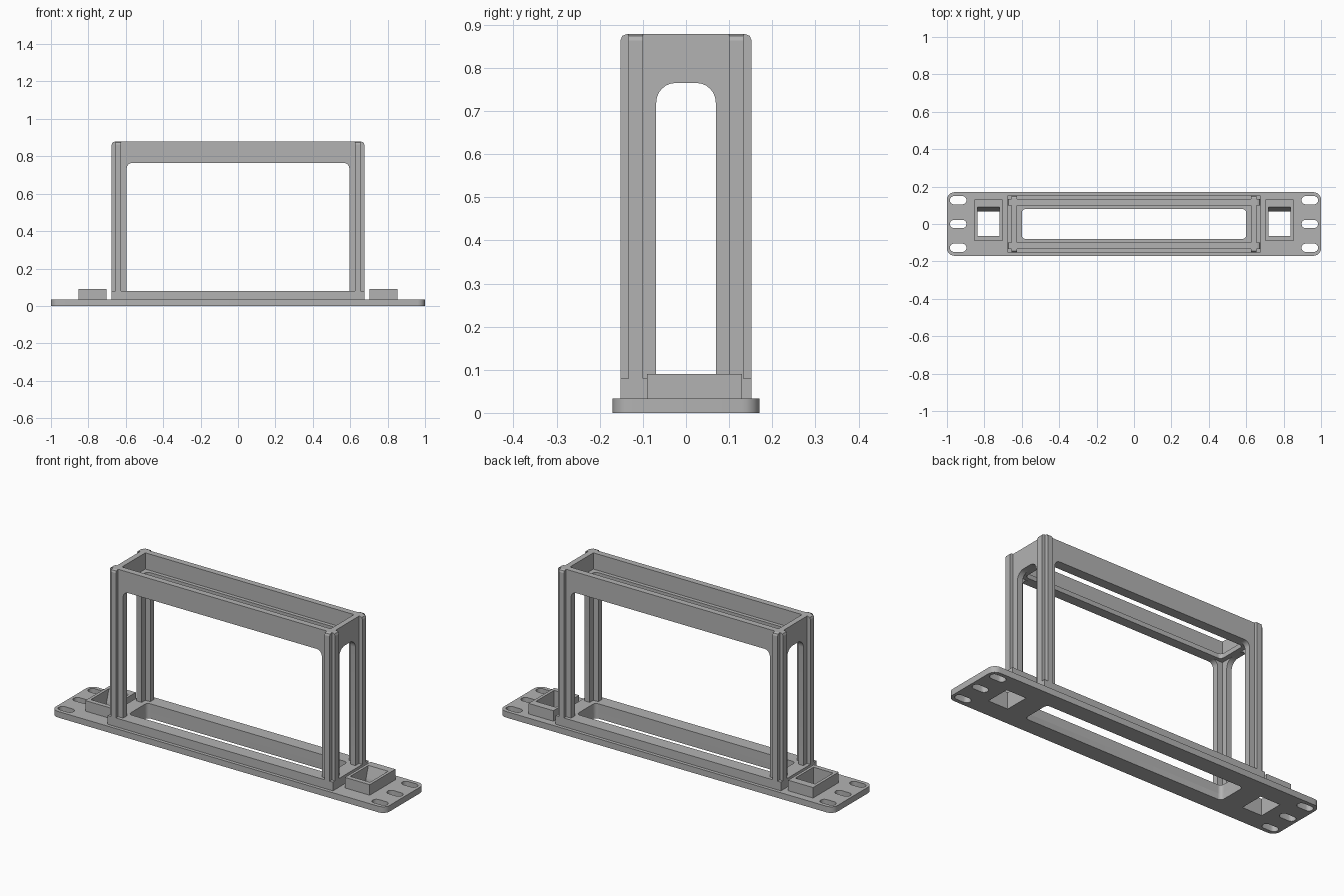
import bpy, bmesh, math
from mathutils import Vector

cube = bpy.data.objects.get("Cube")
if cube:
    bpy.data.objects.remove(cube, do_unlink=True)

grey = bpy.data.materials.new("plain_grey")
grey.use_nodes = True
COLOUR = (0.45, 0.45, 0.45, 1)
grey.diffuse_color = COLOUR
grey.node_tree.nodes["Principled BSDF"].inputs["Base Color"].default_value = COLOUR


def rounded(x0, x1, y0, y1, r=0, steps=6):
    """Outline of a rectangle with optional rounded corners."""
    if not r:
        return [(x0, y0), (x1, y0), (x1, y1), (x0, y1)]
    centres = [(x1 - r, y1 - r), (x0 + r, y1 - r), (x0 + r, y0 + r), (x1 - r, y0 + r)]
    return [(cx + r * math.cos(a), cy + r * math.sin(a))
            for q, (cx, cy) in enumerate(centres)
            for a in [(q + i / steps) * math.pi / 2 for i in range(steps + 1)]]


def prism(name, outline, low, high, axis="z"):
    """Extrude an outline along an axis."""
    place = {"z": lambda a, b, c: (a, b, c),
             "y": lambda a, b, c: (a, c, b),
             "x": lambda a, b, c: (c, a, b)}[axis]
    bm = bmesh.new()
    face = bm.faces.new([bm.verts.new(place(a, b, low)) for a, b in outline])
    moved = bmesh.ops.extrude_face_region(bm, geom=[face])["geom"]
    shift = Vector(place(0, 0, high - low))
    bmesh.ops.translate(bm, vec=shift, verts=[v for v in moved if isinstance(v, bmesh.types.BMVert)])
    bmesh.ops.recalc_face_normals(bm, faces=bm.faces)
    mesh = bpy.data.meshes.new(name)
    bm.to_mesh(mesh)
    bm.free()
    mesh.materials.append(grey)
    obj = bpy.data.objects.new(name, mesh)
    bpy.context.collection.objects.link(obj)
    return obj


def combine(obj, others, operation="DIFFERENCE"):
    """Apply booleans and remove the helper solids."""
    bpy.context.view_layer.objects.active = obj
    for other in others:
        mod = obj.modifiers.new("cut", "BOOLEAN")
        mod.operation, mod.solver, mod.object = operation, "EXACT", other
        bpy.ops.object.modifier_apply(modifier=mod.name)
        bpy.data.objects.remove(other, do_unlink=True)
    return obj


def smooth(obj):
    bpy.ops.object.select_all(action="DESELECT")
    obj.select_set(True)
    bpy.context.view_layer.objects.active = obj
    bpy.ops.object.shade_smooth_by_angle(angle=math.radians(30))


PLATE, CURB, TOP = 0.033, 0.08, 0.878
WINDOW = rounded(-0.6, 0.6, -0.08, 0.08, 0.02)


def socket_hole(side):
    # Tapered hole with one sloping back wall
    profile = [(-0.065, -0.02), (0.068, -0.02), (0.068, 0.02), (0.09, 0.09), (0.09, 0.12), (-0.065, 0.12)]
    return prism("hole", profile, *sorted((side * 0.718, side * 0.836)), axis="x")


# Base plate with slots, long window and socket holes
plate = prism("base_plate", rounded(-1, 1, -0.17, 0.17, 0.04), 0, PLATE)
cuts = [prism("window", WINDOW, -0.1, 0.2)]
for side in (-1, 1):
    cuts.append(socket_hole(side))
    for y in (-0.127, 0, 0.127):
        x = side * 0.94
        cuts.append(prism("slot", rounded(x - 0.044, x + 0.044, y - 0.022, y + 0.022, 0.0215), -0.1, 0.2))
smooth(combine(plate, cuts))

# Raised socket frames at both ends
for side, label in ((1, "left"), (-1, "right")):
    frame = prism(label + "_socket", rounded(*sorted((side * 0.703, side * 0.852)), -0.09, 0.13), PLATE, 0.09)
    combine(frame, [socket_hole(side)])

# Curb around the long window
curb = prism("curb", rounded(-0.675, 0.675, -0.152, 0.152), PLATE, CURB)
combine(curb, [prism("window", WINDOW, -0.1, 0.2)])

# Open tower with arched openings on all four sides
tower = prism("tower_walls", rounded(-0.655, 0.655, -0.133, 0.133), CURB, TOP)
smooth(combine(tower, [
    prism("cavity", rounded(-0.625, 0.625, -0.1, 0.1), 0, 1),
    prism("front_opening", rounded(-0.595, 0.595, -0.1, 0.765, 0.03), -1, 1, "y"),
    prism("side_opening", rounded(-0.069, 0.069, -0.1, 0.765, 0.045), -1, 1, "x")]))

# Ledge inside the top of the tower
ledge = prism("inner_ledge", rounded(-0.625, 0.625, -0.1, 0.1), 0.765, 0.79)
smooth(combine(ledge, [prism("window", WINDOW, 0.5, 1)]))

# Corner ribs with a chamfered top outer edge
for sx in (-1, 1):
    for sy in (-1, 1):
        for name, base, out, span, axis, s, t in (
                ("long_side_rib", 0.133, 0.152, (0.625, 0.655), "x", sy, sx),
                ("end_rib", 0.655, 0.675, (0.1, 0.133), "y", sx, sy)):
            profile = [(base, CURB), (out, CURB), (out, TOP - 0.014), (out - 0.004, TOP - 0.004),
                       (out - 0.014, TOP), (base, TOP)]
            prism(name, [(s * a, z) for a, z in profile], *sorted((t * span[0], t * span[1])), axis=axis)
